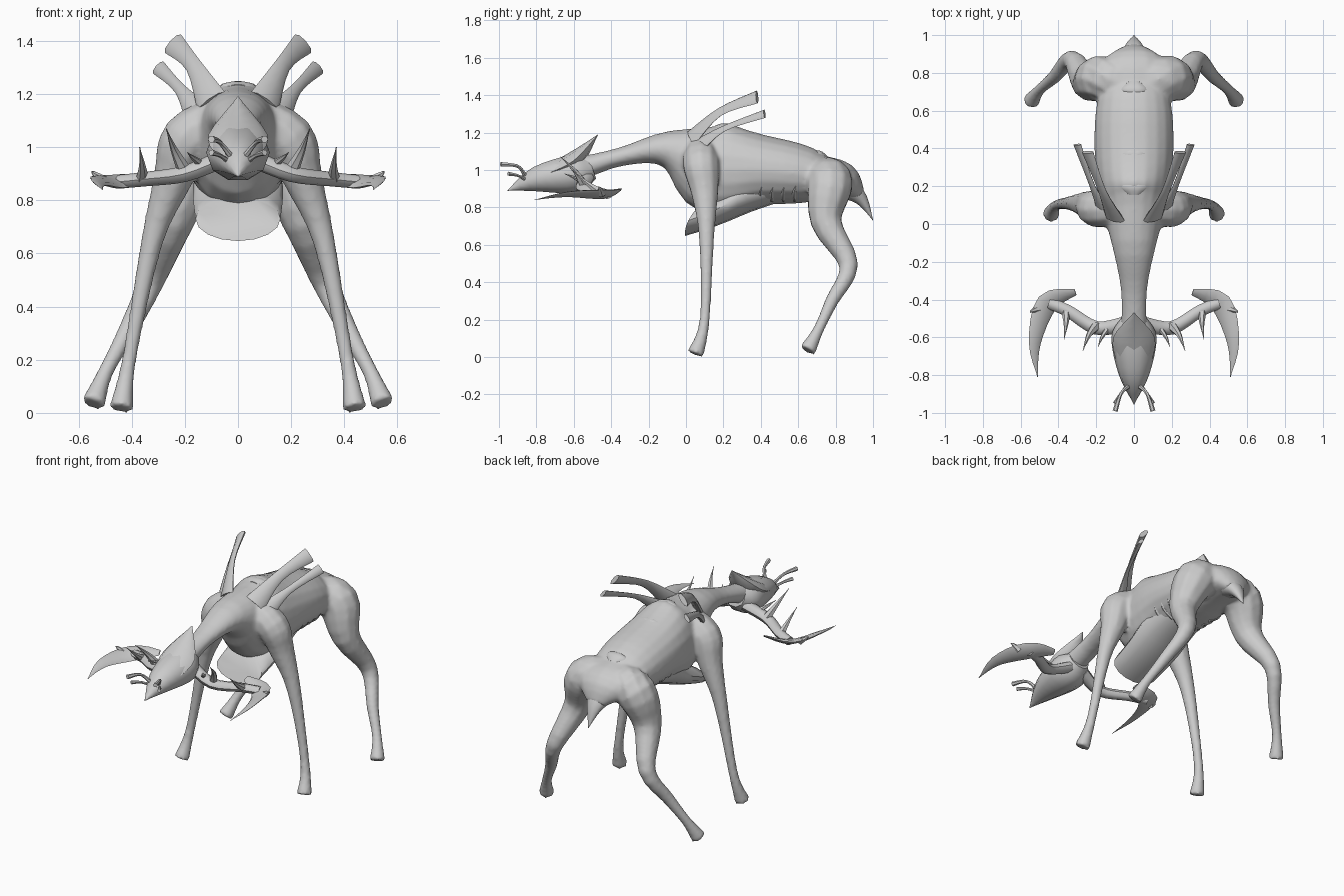
import bpy
import bmesh
import math
from mathutils import Vector

default_cube = bpy.data.objects.get("Cube")
if default_cube:
    bpy.data.objects.remove(default_cube, do_unlink=True)

grey = bpy.data.materials.new("plain_grey")
grey.use_nodes = True
grey.diffuse_color = (.6, .6, .6, 1)
shader = grey.node_tree.nodes["Principled BSDF"]
shader.inputs["Base Color"].default_value = grey.diffuse_color

ACROSS = Vector((1, 0, 0))
ALONG = Vector((0, 1, 0))


def spline(keys, position):
    """Smooth curve through evenly spaced keys, position counted in keys."""
    last = len(keys) - 1
    index = min(int(position), last - 1)
    t = position - index
    before, start = keys[max(index - 1, 0)], keys[index]
    end, after = keys[index + 1], keys[min(index + 2, last)]
    leave, arrive = (end - before) / 2, (after - start) / 2
    ease = t * t * (3 - 2 * t)
    return (start * (1 - ease) + end * ease
            + leave * (t * (1 - t) ** 2) - arrive * (t * t * (1 - t)))


def sweep(mesh, centres, widths, depths, side, sides):
    """Skin a row of ellipses that face along their path."""
    rings = []
    last = len(centres) - 1
    for i, centre in enumerate(centres):
        heading = (centres[min(i + 1, last)] - centres[max(i - 1, 0)]).normalized()
        u = (side - heading * side.dot(heading)).normalized()
        v = heading.cross(u)
        ring = []
        for k in range(sides):
            angle = math.tau * k / sides
            offset = u * widths[i] * math.cos(angle) + v * depths[i] * math.sin(angle)
            ring.append(mesh.verts.new(centre + offset))
        rings.append(ring)
    for ring, following in zip(rings, rings[1:]):
        for k in range(sides):
            n = (k + 1) % sides
            mesh.faces.new((ring[k], ring[n], following[n], following[k]))
    mesh.faces.new(rings[0])
    mesh.faces.new(rings[-1])


def limb(mesh, path, widths, flat=1, side=ACROSS, sides=10, mirror=False):
    """Sweep a tapering tube through a few path points."""
    flip = Vector((-1 if mirror else 1, 1, 1))
    points = [Vector(p) * flip for p in path]
    steps = 4 * (len(path) - 1)
    places = [i / 4 for i in range(steps + 1)]
    centres = [spline(points, place) for place in places]
    radii = [max(spline(widths, place), .002) for place in places]
    sweep(mesh, centres, radii, [r * flat for r in radii], side * flip, sides)


def finish(name, mesh):
    bmesh.ops.recalc_face_normals(mesh, faces=mesh.faces)
    data = bpy.data.meshes.new(name)
    mesh.to_mesh(data)
    mesh.free()
    data.materials.append(grey)
    part = bpy.data.objects.new(name, data)
    bpy.context.collection.objects.link(part)
    bpy.ops.object.select_all(action='DESELECT')
    bpy.context.view_layer.objects.active = part
    part.select_set(True)
    bpy.ops.object.shade_smooth_by_angle(angle=math.radians(50))
    return part


def single(name, path, widths, **options):
    mesh = bmesh.new()
    limb(mesh, path, widths, **options)
    finish(name, mesh)


def pair(name, path, widths, **options):
    single("left_" + name, path, widths, **options)
    single("right_" + name, path, widths, mirror=True, **options)


# Torso and neck: outlines at even steps from the head to the rump
back_line = [1.07, 1.12, 1.21, 1.26, 1.19, 1.12, .96]
belly_line = [.94, 1.02, 1.01, .76, .81, .82, .85]
half_width = [.07, .07, .12, .185, .21, .195, .12]
centres, widths, depths = [], [], []
for i in range(25):
    place = i / 4
    top, bottom = spline(back_line, place), spline(belly_line, place)
    centres.append(Vector((0, place / 4 - .6, (top + bottom) / 2)))
    depths.append((top - bottom) / 2)
    widths.append(spline(half_width, place))
skin = bmesh.new()
sweep(skin, centres, widths, depths, ACROSS, 20)

# Rump sloping into the tail
limb(skin, [(0, .7, .97), (0, .84, .94), (0, .93, .86)], [.2, .18, .06], flat=.55, sides=16)

# Legs, rooted inside the torso, with splayed feet
for mirror in (False, True):
    limb(skin, [(.05, .08, 1.12), (.19, .08, 1.03), (.245, .1, .88), (.325, .11, .64),
                (.41, .1, .2), (.44, .05, .015)],
         [.08, .1, .075, .042, .028, .047], mirror=mirror)
    limb(skin, [(.05, .75, .97), (.18, .77, .92), (.25, .75, .72), (.33, .87, .49),
                (.42, .78, .3), (.5, .71, .15), (.545, .65, .035)],
         [.1, .125, .085, .052, .037, .03, .047], mirror=mirror)
body = finish("body_and_legs", skin)

# Fuse torso and legs into one skin
fuse = body.modifiers.new("Fuse", 'REMESH')
fuse.mode = 'VOXEL'
fuse.voxel_size = .012
fuse.use_smooth_shade = True
relax = body.modifiers.new("Relax", 'SMOOTH')
relax.iterations = 6

single("tail", [(0, .86, .91), (0, .94, .84), (0, 1, .73)], [.1, .05, 0], flat=.7)

# Breast shell: the front leans so that its lower lip juts forward
shell = bmesh.new()
limb(shell, [(0, .05, .73), (0, .25, .85), (0, .5, .92)], [.16, .17, .14], flat=.62, sides=16)
for vert in shell.verts:
    vert.co.y += 5 * max(0, .3 - vert.co.y) * (vert.co.z - .76)
finish("breast_shell", shell)

# Low bumps down the spine and ribs on the flanks
for i in range(7):
    y = .2 + i * .085
    z = 1.228 - i * .024
    single(f"vertebra_{i + 1}", [(0, y - .045, z), (0, y, z), (0, y + .045, z - .02)],
           [.03, .07, .03], flat=.3)
for i in range(4):
    y = .4 + i * .06
    pair(f"rib_{i + 1}", [(.19, y + .03, .97), (.16, y, .89), (.09, y, .835)],
         [.006, .012, .008], sides=6)

# Head with a pointed snout and a raised crest
single("head", [(0, -.955, .89), (0, -.8, .95), (0, -.6, .98), (0, -.5, 1.01)],
       [0, .08, .12, .07], flat=.88)
single("head_crest", [(0, -.74, .98), (0, -.6, 1.05), (0, -.47, 1.19)], [.09, .11, 0],
       flat=.45, sides=8)

# Feelers on the snout
pair("upper_feeler", [(.03, -.86, .97), (.07, -.9, 1.02), (.1, -.99, 1.03)],
     [.012, .009, .014], sides=6)
pair("lower_feeler", [(.04, -.86, .95), (.07, -.9, .97), (.1, -.95, .98)],
     [.01, .008, .012], sides=6)

# Jaw arms carrying sickle blades and thorns
pair("jaw_arm", [(.05, -.53, .96), (.2, -.55, .9), (.35, -.46, .88), (.45, -.42, .87)],
     [.04, .036, .032, .03], flat=.85, side=ALONG, sides=8)
pair("sickle_blade", [(.31, -.36, .89), (.46, -.42, .87), (.525, -.63, .87), (.51, -.81, .84)],
     [.02, .06, .034, 0], flat=.25, side=Vector((1, .8, .5)), sides=8)
thorns = [((.2, -.54, .91), (.24, -.59, .99), (.27, -.67, 1.07), .028),
          ((.36, -.46, .88), (.36, -.53, .93), (.37, -.61, 1), .025),
          ((.13, -.54, .93), (.17, -.6, .96), (.19, -.65, .98), .018),
          ((.5, -.45, .87), (.54, -.46, .9), (.55, -.47, .91), .02)]
for i, (root, middle, tip, width) in enumerate(thorns):
    pair(f"jaw_thorn_{i + 1}", [root, middle, tip], [width, width / 2, 0], sides=6)

# Swept shoulder horns with flared tips
flare = Vector((-.6, 0, .7))
pair("upper_horn", [(.1, .03, 1.17), (.17, .18, 1.31), (.245, .38, 1.39)],
     [.065, .032, .046], flat=.35, side=flare, sides=8)
pair("lower_horn", [(.15, .06, 1.12), (.22, .2, 1.22), (.3, .42, 1.3)],
     [.06, .022, .03], flat=.4, side=flare, sides=8)
